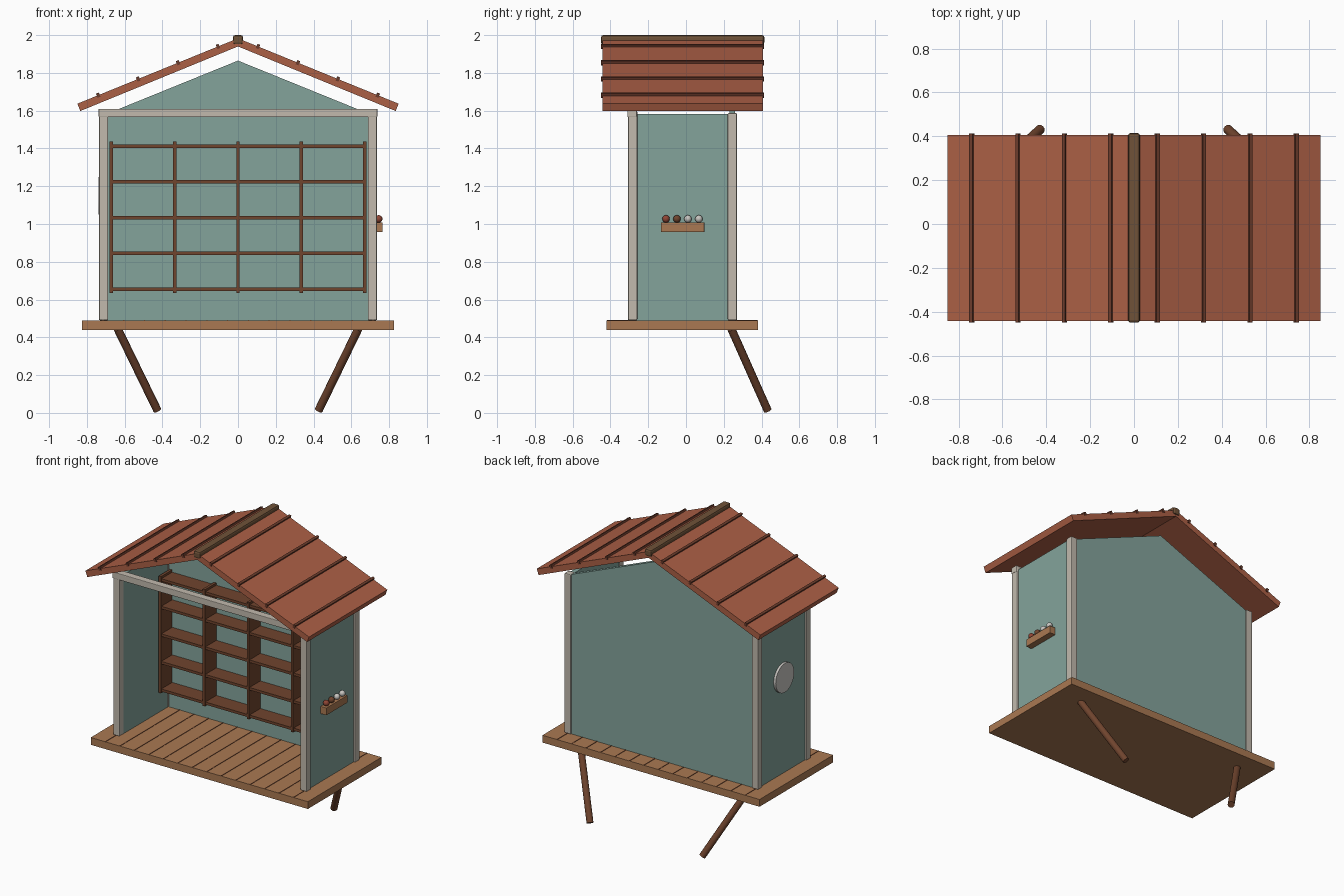
import bpy
import bmesh
from math import atan2
from mathutils import Vector

cube = bpy.data.objects.get("Cube")
if cube:
    bpy.data.objects.remove(cube, do_unlink=True)


def material(name, r, g, b):
    m = bpy.data.materials.new(name)
    m.use_nodes = True
    m.diffuse_color = (r, g, b, 1)
    m.node_tree.nodes["Principled BSDF"].inputs["Base Color"].default_value = (r, g, b, 1)
    return m


TEAL = material("teal paint", 0.23, 0.37, 0.33)
CREAM = material("cream trim", 0.54, 0.49, 0.42)
RED = material("terracotta roof", 0.41, 0.115, 0.06)
BATTEN = material("dark red batten", 0.15, 0.045, 0.025)
WOOD = material("deck wood", 0.4, 0.19, 0.085)
BROWN = material("dark brown wood", 0.16, 0.058, 0.027)
RIDGE = material("ridge brown", 0.16, 0.085, 0.04)
GREY = material("light grey", 0.58, 0.56, 0.53)
RUST = material("rust red", 0.28, 0.06, 0.035)


def finish(name, bm, mat, bevel=0):
    bmesh.ops.recalc_face_normals(bm, faces=bm.faces)
    mesh = bpy.data.meshes.new(name)
    bm.to_mesh(mesh)
    bm.free()
    mesh.materials.append(mat)
    ob = bpy.data.objects.new(name, mesh)
    bpy.context.collection.objects.link(ob)
    if bevel:
        mod = ob.modifiers.new("soft edges", "BEVEL")
        mod.width = bevel
        mod.segments = 2
    return ob


def box(name, xs, ys, zs, mat, bevel=0):
    """Box from its ranges on each axis, with its origin at its centre."""
    bm = bmesh.new()
    bmesh.ops.create_cube(bm, size=1)
    ranges = (xs, ys, zs)
    bmesh.ops.scale(bm, vec=[b - a for a, b in ranges], verts=bm.verts)
    ob = finish(name, bm, mat, bevel)
    ob.location = [(a + b) / 2 for a, b in ranges]
    return ob


def prism(name, profile, y0, y1, mat):
    """Extrude an x-z outline along y."""
    bm = bmesh.new()
    face = bm.faces.new([bm.verts.new((x, y0, z)) for x, z in profile])
    new = bmesh.ops.extrude_face_region(bm, geom=[face])["geom"]
    moved = [v for v in new if isinstance(v, bmesh.types.BMVert)]
    bmesh.ops.translate(bm, vec=(0, y1 - y0, 0), verts=moved)
    return finish(name, bm, mat)


def rod(name, start, end, radius, mat, sides):
    a, b = Vector(start), Vector(end)
    bm = bmesh.new()
    bmesh.ops.create_cone(bm, cap_ends=True, segments=sides, radius1=radius,
                          radius2=radius, depth=(b - a).length)
    ob = finish(name, bm, mat)
    ob.location = (a + b) / 2
    ob.rotation_mode = "QUATERNION"
    ob.rotation_quaternion = (b - a).to_track_quat("Z", "Y")
    smooth(ob)
    return ob


def smooth(ob):
    bpy.ops.object.select_all(action="DESELECT")
    ob.select_set(True)
    bpy.context.view_layer.objects.active = ob
    bpy.ops.object.shade_smooth_by_angle()


# Deck with thin dark gaps between planks
box("deck", (-0.825, 0.825), (-0.42, 0.38), (0.44, 0.49), WOOD)
for i in range(1, 15):
    x = -0.825 + i * 0.11
    box(f"plank_gap_{i}", (x - 0.003, x + 0.003), (-0.419, 0.379), (0.486, 0.492), BROWN)

# Walls and rear gable
box("back_wall", (-0.69, 0.69), (0.23, 0.26), (0.49, 1.585), TEAL)
prism("back_gable", [(-0.69, 1.585), (0.69, 1.585), (0, 1.865)], 0.23, 0.26, TEAL)

# Side walls, corner posts and splayed legs
for side, s in (("right", -1), ("left", 1)):
    box(f"{side}_wall", sorted((s * 0.69, s * 0.722)), (-0.27, 0.24), (0.49, 1.582), TEAL)
    post_x = sorted((s * 0.687, s * 0.736))
    box(f"{side}_front_post", post_x, (-0.307, -0.258), (0.49, 1.6), CREAM, 0.006)
    box(f"{side}_back_post", post_x, (0.221, 0.27), (0.49, 1.587), CREAM, 0.006)
    rod(f"{side}_leg", (s * 0.637, 0.24, 0.445), (s * 0.427, 0.432, 0.014), 0.022, BROWN, 12)
box("front_beam", (-0.738, 0.738), (-0.31, -0.26), (1.566, 1.61), CREAM, 0.004)

# Pigeonhole shelf on the back wall
for i in range(5):
    x = -0.67 + i * 0.335
    z = 0.655 + i * 0.1893
    box(f"shelf_upright_{i}", (x - 0.009, x + 0.009), (0.108, 0.232), (0.635, 1.437), BROWN)
    box(f"shelf_board_{i}", (-0.67, 0.67), (0.112, 0.232), (z - 0.009, z + 0.009), BROWN)

# Roof, battens and ridge cap
prism("roof", [(-0.85, 1.637), (0, 1.983), (0.85, 1.637),
               (0.835, 1.598), (0, 1.94), (-0.835, 1.598)], -0.443, 0.407, RED)
slope = (1.983 - 1.637) / 0.85
for side, s in (("right", -1), ("left", 1)):
    for i in range(4):
        x = 0.106 + i * 0.2113
        z = 1.983 - slope * x
        b = box(f"{side}_batten_{i}", (s * x - 0.008, s * x + 0.008), (-0.449, 0.412),
                (z - 0.012, z + 0.012), BATTEN)
        b.rotation_euler.y = s * atan2(slope, 1)
box("ridge_cap", (-0.027, 0.027), (-0.45, 0.415), (1.95, 2.0), RIDGE, 0.012)

# Little wall tray with four balls
box("side_tray", (0.72, 0.765), (-0.133, 0.097), (0.957, 1.008), WOOD, 0.002)
for i, mat in enumerate((RUST, BROWN, GREY, GREY)):
    bm = bmesh.new()
    bmesh.ops.create_uvsphere(bm, u_segments=12, v_segments=8, radius=0.02)
    ball = finish(f"tray_ball_{i}", bm, mat)
    ball.location = (0.745, -0.106 + i * 0.058, 1.027)
    smooth(ball)

# Round plaque on the other side wall
rod("side_disc", (-0.715, -0.02, 1.15), (-0.738, -0.02, 1.15), 0.1, GREY, 32)
